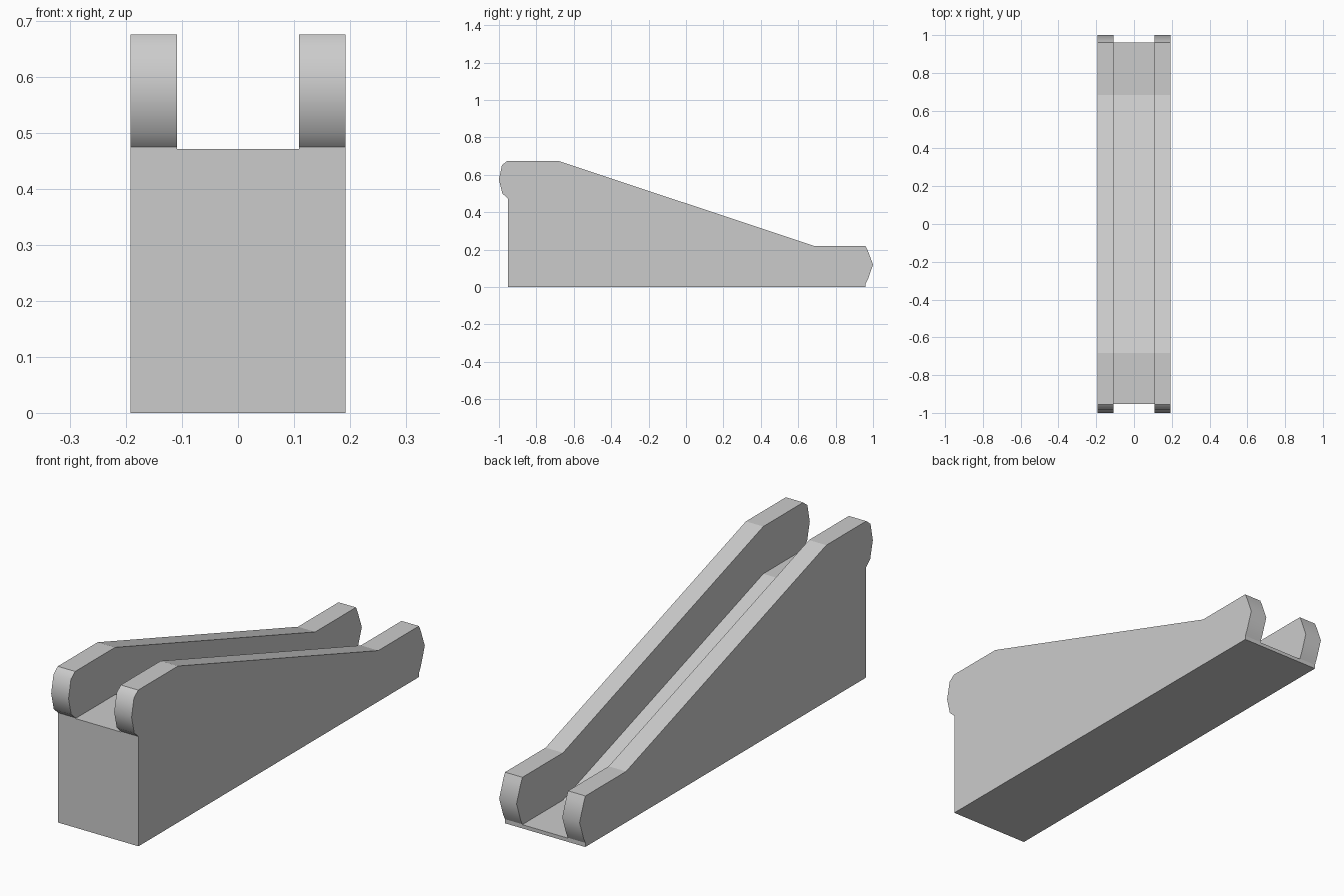
import bpy, bmesh

if "Cube" in bpy.data.objects:
    bpy.data.objects.remove(bpy.data.objects["Cube"])

HALF_W = 0.192      # outer half width
CHANNEL = 0.109     # half width of the step channel


def extrude_profile(name, points, half_width):
    """Closed (y, z) outline extruded symmetrically along x."""
    bm = bmesh.new()
    face = bm.faces.new([bm.verts.new((-half_width, y, z)) for y, z in points])
    new = bmesh.ops.extrude_face_region(bm, geom=[face])["geom"]
    verts = [v for v in new if isinstance(v, bmesh.types.BMVert)]
    bmesh.ops.translate(bm, verts=verts, vec=(2 * half_width, 0, 0))
    bmesh.ops.recalc_face_normals(bm, faces=bm.faces)
    mesh = bpy.data.meshes.new(name)
    bm.to_mesh(mesh)
    bm.free()
    obj = bpy.data.objects.new(name, mesh)
    bpy.context.collection.objects.link(obj)
    return obj


# Side outline: rounded upper end, slope, rounded lower end
upper_end = [(-0.953, 0), (-0.953, 0.474), (-0.982, 0.5), (-1.0, 0.575),
             (-0.984, 0.652), (-0.955, 0.675)]
lower_end = [(0.96, 0.22), (0.972, 0.195), (1.0, 0.12), (0.972, 0.04),
             (0.961, 0.018), (0.961, 0)]
body = extrude_profile("escalator_body",
                       upper_end + [(-0.683, 0.675), (0.683, 0.22)] + lower_end,
                       HALF_W)

# Channel between the two balustrades, its floor parallel to the handrails
cutter = extrude_profile("channel_cutter",
                         [(-1.2, 0.471), (-0.683, 0.471), (0.683, 0.016),
                          (1.2, 0.016), (1.2, 1), (-1.2, 1)], CHANNEL)
cutter.hide_render = True
mod = body.modifiers.new("channel", "BOOLEAN")
mod.operation = "DIFFERENCE"
mod.solver = "EXACT"
mod.object = cutter
bpy.context.view_layer.objects.active = body
bpy.ops.object.modifier_apply(modifier=mod.name)
bpy.data.objects.remove(cutter, do_unlink=True)

# Smooth shading only on the rounded handrail ends
for p in body.data.polygons:
    p.use_smooth = abs(p.center.y) > 0.9 and 0.1 < abs(p.normal.y) < 0.9999
